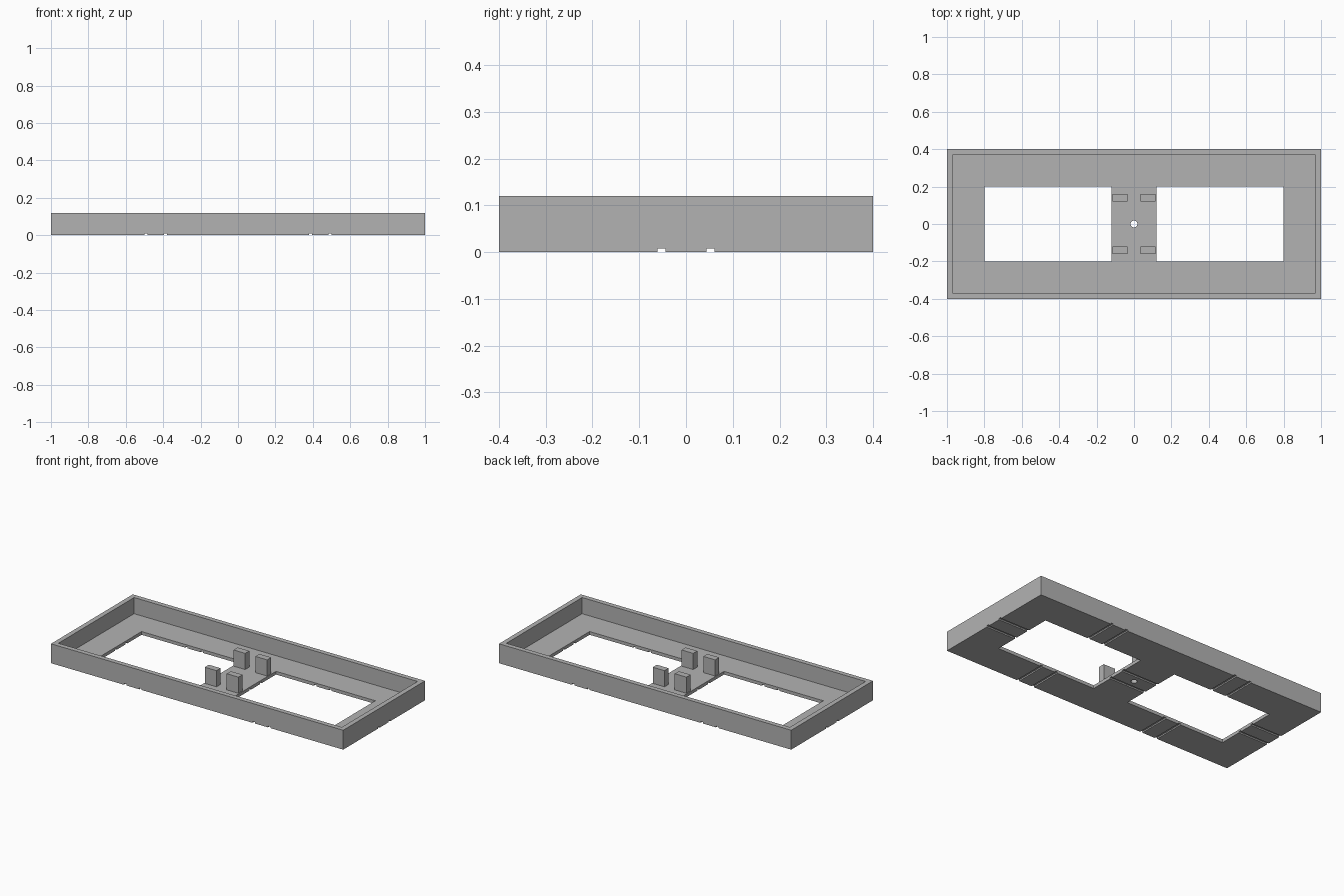
import bpy

cube = bpy.data.objects.get("Cube")
if cube:
    bpy.data.objects.remove(cube, do_unlink=True)

LENGTH, DEPTH, HEIGHT = 2.0, 0.8, 0.12
WALL, FLOOR = 0.03, 0.02

grey = bpy.data.materials.new("plain grey")
grey.use_nodes = True
colour = (0.45, 0.45, 0.45, 1)
grey.diffuse_color = colour
grey.node_tree.nodes["Principled BSDF"].inputs["Base Color"].default_value = colour


def box(name, x, y, z):
    """Box spanning the given (min, max) ranges."""
    spans = (x, y, z)
    bpy.ops.mesh.primitive_cube_add(size=1, location=[sum(s) / 2 for s in spans])
    ob = bpy.context.object
    ob.name = name
    ob.scale = [s[1] - s[0] for s in spans]
    bpy.ops.object.transform_apply(location=True, rotation=False, scale=True)
    ob.data.materials.append(grey)
    return ob


def cut(target, cutter):
    """Subtract the cutter from the target, then discard it."""
    cutter.hide_render = True
    mod = target.modifiers.new("cut", "BOOLEAN")
    mod.operation, mod.solver, mod.object = "DIFFERENCE", "EXACT", cutter
    bpy.context.view_layer.objects.active = target
    bpy.ops.object.modifier_apply(modifier=mod.name)
    bpy.data.objects.remove(cutter, do_unlink=True)


def around(centre, half):
    return (centre - half, centre + half)


# Tray: outer block with a shallow pocket
X, Y = LENGTH / 2, DEPTH / 2
tray = box("tray", (-X, X), (-Y, Y), (0, HEIGHT))
cut(tray, box("pocket", (WALL - X, X - WALL), (WALL - Y, Y - WALL), (FLOOR, 1)))

# Two floor windows, leaving a bridge between them
for side in (-1, 1):
    cut(tray, box("window", around(side * 0.46, 0.34), (-0.2, 0.2), (-1, 0.07)))

# Small round hole in the middle of the bridge
bpy.ops.mesh.primitive_cylinder_add(vertices=24, radius=0.018, depth=0.1)
cut(tray, bpy.context.object)

# Paired grooves on the underside, in both directions
GROOVE, OFFSET = 0.0085, 0.0525
for side in (-1, 1):
    cut(tray, box("long_groove", (-2, 2), around(side * OFFSET, GROOVE), (-0.1, 0.008)))
    for centre in (-0.44, 0.44):
        cut(tray, box("cross_groove", around(centre + side * OFFSET, GROOVE),
                      (-2, 2), (-0.1, 0.008)))

# Four posts standing on the bridge
for sx, x_name in ((-1, "right"), (1, "left")):
    for sy, y_name in ((-1, "front"), (1, "back")):
        box(f"{y_name}_{x_name}_post", around(sx * 0.075, 0.04),
            around(sy * 0.14, 0.02), (FLOOR, HEIGHT))
